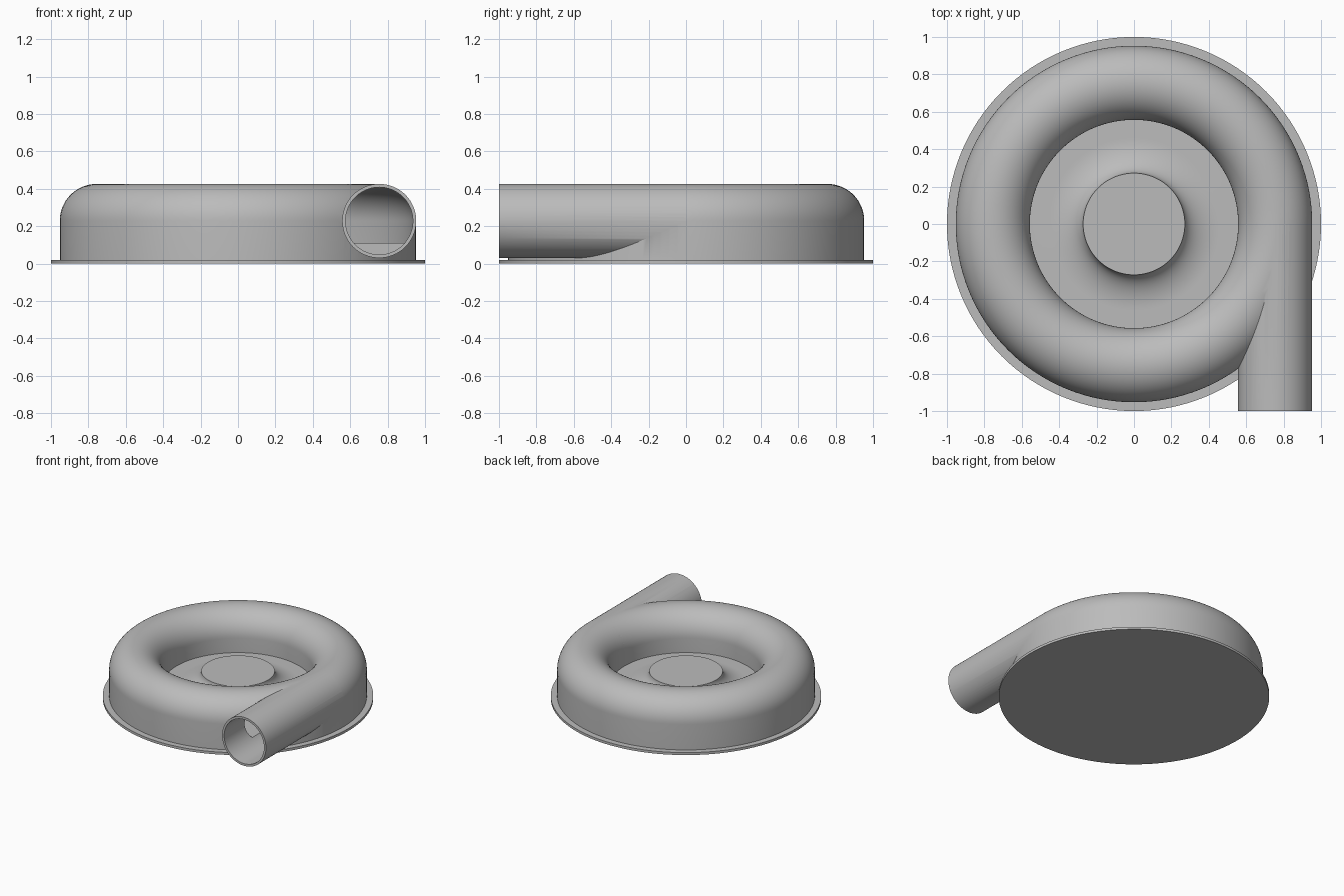
import bpy
import bmesh
from math import sin, cos, pi, radians
from mathutils import Matrix

if "Cube" in bpy.data.objects:
    bpy.data.objects.remove(bpy.data.objects["Cube"])

# Main dimensions
RING, MID, TUBE, BORE = 0.755, 0.228, 0.198, 0.18
BASE, FLOOR, HUB_R, HUB_Z = 0.02, 0.11, 0.272, 0.22
STEPS = 128

metal = bpy.data.materials.new("grey metal")
metal.use_nodes = True
GREY = (0.5, 0.5, 0.5, 1)
metal.diffuse_color = GREY
metal.node_tree.nodes["Principled BSDF"].inputs["Base Color"].default_value = GREY


def finish(name, bm):
    bmesh.ops.remove_doubles(bm, verts=bm.verts, dist=1e-5)
    bmesh.ops.recalc_face_normals(bm, faces=bm.faces)
    mesh = bpy.data.meshes.new(name)
    bm.to_mesh(mesh)
    bm.free()
    mesh.materials.append(metal)
    obj = bpy.data.objects.new(name, mesh)
    bpy.context.collection.objects.link(obj)
    return obj


def revolve(name, profile, closed=False):
    """Spin an (r, z) profile around the z axis."""
    bm = bmesh.new()
    verts = [bm.verts.new((r, 0, z)) for r, z in profile]
    pairs = list(zip(verts, verts[1:]))
    if closed:
        pairs.append((verts[-1], verts[0]))
    edges = [bm.edges.new(p) for p in pairs]
    bmesh.ops.spin(bm, geom=verts + edges, cent=(0, 0, 0), axis=(0, 0, 1),
                   angle=2 * pi, steps=STEPS, use_merge=False)
    return finish(name, bm)


def pipe(name, radius, y0, y1):
    """Solid cylinder along y on the outlet axis."""
    bm = bmesh.new()
    place = Matrix.Translation((RING, (y0 + y1) / 2, MID)) @ Matrix.Rotation(pi / 2, 4, 'X')
    bmesh.ops.create_cone(bm, cap_ends=True, segments=64, radius1=radius,
                          radius2=radius, depth=y1 - y0, matrix=place)
    return finish(name, bm)


def half_round(radius):
    """Upper half of the ring section, outside to inside."""
    return [(RING + radius * cos(pi * i / 32), MID + radius * sin(pi * i / 32))
            for i in range(33)]


def boolean(target, cutter, operation):
    mod = target.modifiers.new(operation.lower(), 'BOOLEAN')
    mod.operation = operation
    mod.solver = 'EXACT'
    mod.object = cutter
    bpy.context.view_layer.objects.active = target
    bpy.ops.object.modifier_apply(modifier=mod.name)
    bpy.data.objects.remove(cutter)


# Casing with base flange, rounded ring, floor and flared hub
flare = [(0.46 - (0.46 - HUB_R) * sin(pi / 2 * i / 16),
          HUB_Z - (HUB_Z - FLOOR) * cos(pi / 2 * i / 16)) for i in range(17)]
profile = [(0, 0), (1, 0), (1, BASE), (RING + TUBE, BASE)]
profile += half_round(TUBE) + [(RING - TUBE, FLOOR)] + flare + [(0, HUB_Z)]
casing = revolve("volute_casing", profile)

# Outlet pipe, then the hollow ring and bore
boolean(casing, pipe("outlet_pipe", TUBE, -1, 0), 'UNION')
cavity = [(RING + BORE, FLOOR)] + half_round(BORE) + [(RING - BORE, FLOOR)]
boolean(casing, revolve("ring_cavity", cavity, closed=True), 'DIFFERENCE')
boolean(casing, pipe("outlet_bore", BORE, -1.1, 0), 'DIFFERENCE')

# Smooth shading with sharp edges kept
bpy.ops.object.select_all(action='DESELECT')
casing.select_set(True)
bpy.context.view_layer.objects.active = casing
bpy.ops.object.shade_smooth_by_angle(angle=radians(30))
